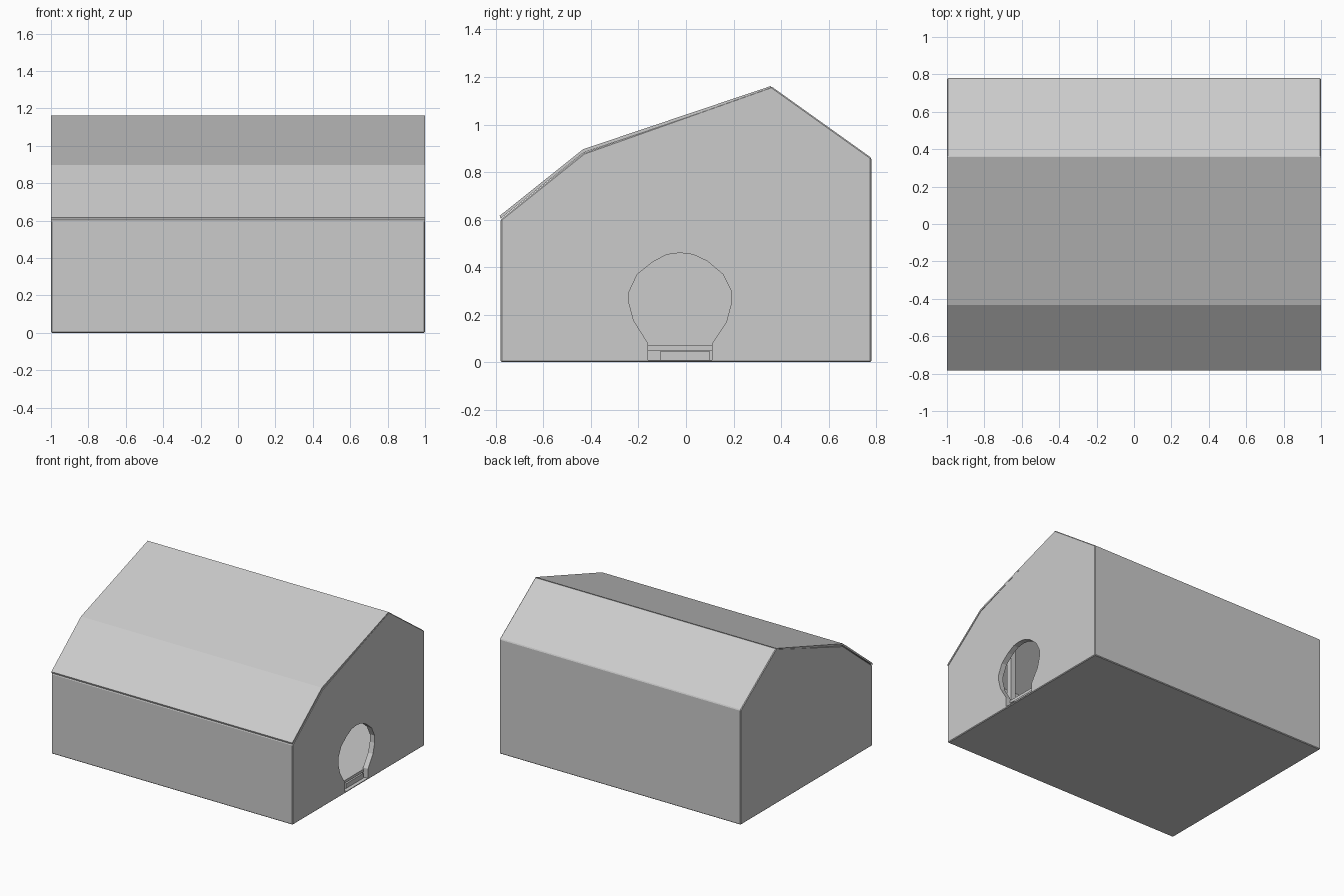
import bpy, bmesh

if "Cube" in bpy.data.objects:
    bpy.data.objects.remove(bpy.data.objects["Cube"])


def prism(name, profile, x0, x1):
    """Extrude a (y, z) profile along x."""
    bm = bmesh.new()
    face = bm.faces.new([bm.verts.new((x0, y, z)) for y, z in profile])
    ext = bmesh.ops.extrude_face_region(bm, geom=[face])
    moved = [g for g in ext["geom"] if isinstance(g, bmesh.types.BMVert)]
    bmesh.ops.translate(bm, verts=moved, vec=(x1 - x0, 0, 0))
    bmesh.ops.recalc_face_normals(bm, faces=bm.faces[:])
    mesh = bpy.data.meshes.new(name)
    bm.to_mesh(mesh)
    bm.free()
    ob = bpy.data.objects.new(name, mesh)
    bpy.context.collection.objects.link(ob)
    return ob


def rect(y0, y1, z0, z1):
    return [(y0, z0), (y1, z0), (y1, z1), (y0, z1)]


def apply_mod(ob, mod):
    bpy.context.view_layer.objects.active = ob
    bpy.ops.object.modifier_apply(modifier=mod.name)


def cut(ob, cutter):
    mod = ob.modifiers.new("cut", 'BOOLEAN')
    mod.operation = 'DIFFERENCE'
    mod.solver = 'EXACT'
    mod.object = cutter
    cutter.hide_render = True
    apply_mod(ob, mod)
    bpy.data.objects.remove(cutter)


# Asymmetric gabled shell with slightly softened edges
shell = prism("house_shell", [(-.78, 0), (.78, 0), (.78, .86), (.36, 1.16),
                              (-.43, .88), (-.78, .60)], -1, 1)
bevel = shell.modifiers.new("edges", 'BEVEL')
bevel.width = .005
bevel.segments = 1
apply_mod(shell, bevel)

# Hollow room above a thick floor
cut(shell, prism("room_cutter", [(-.74, .07), (.74, .07), (.74, .835), (.355, 1.115),
                                 (-.41, .85), (-.74, .58)], -.96, .96))

# Keyhole doorway in the right wall
cut(shell, prism("doorway_cutter", [
    (-.16, .01), (.11, .01), (.11, .08), (.17, .17), (.19, .245), (.19, .30),
    (.155, .37), (.09, .425), (.03, .453), (-.025, .46), (-.08, .453),
    (-.14, .422), (-.205, .37), (-.24, .295), (-.24, .25), (-.22, .175),
    (-.16, .08)], .955, 1.05))

# Thin roof sheet over the two front slopes
prism("front_roof_sheet", [(-.78, .604), (-.43, .882), (.355, 1.15),
                           (.357, 1.162), (-.433, .896), (-.784, .616)], -.999, .999)

# Threshold details in the doorway
prism("threshold_rail", rect(-.16, .11, .05, .07), .95, .965)
prism("threshold_block", rect(-.11, .10, .01, .045), .95, .972)

# Inner post beside the doorway
prism("inner_post", rect(-.39, -.35, .065, .875), .76, .80)
